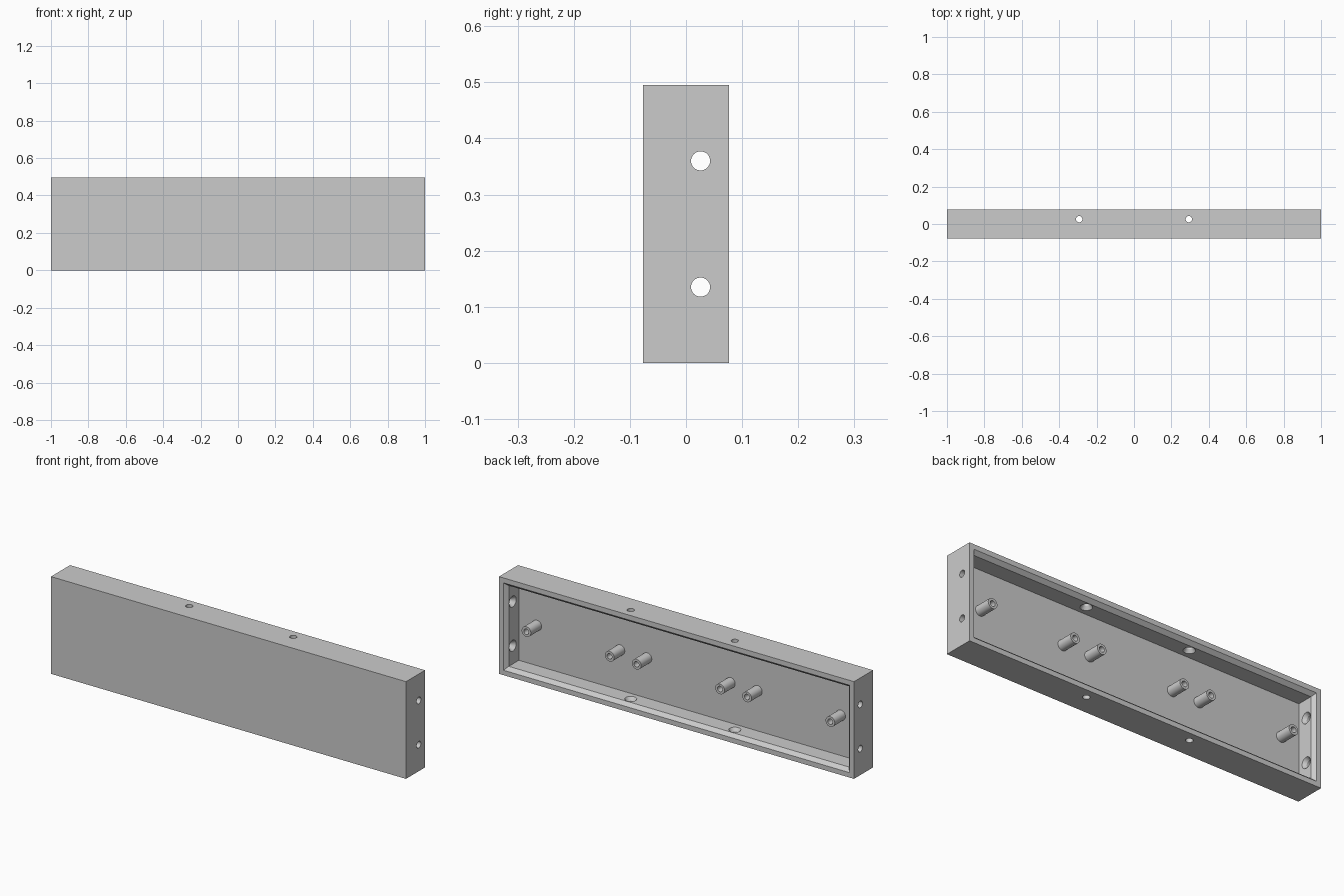
import bpy, bmesh, math
from mathutils import Matrix, Vector

if "Cube" in bpy.data.objects:
    bpy.data.objects.remove(bpy.data.objects["Cube"], do_unlink=True)

W, D, H = 2.0, 0.153, 0.495          # outer size
RIM, WALL = 0.025, 0.042             # wall thickness at the rim and inside
FLOOR_Y = -0.0235                    # inner face of the front panel
BACK = D / 2
CHAMFER_Y = BACK - 0.019

grey = bpy.data.materials.new("plain grey")
grey.use_nodes = True
colour = (0.6, 0.6, 0.6, 1)
grey.diffuse_color = colour
grey.node_tree.nodes["Principled BSDF"].inputs["Base Color"].default_value = colour


def make_object(name, bm):
    bmesh.ops.recalc_face_normals(bm, faces=bm.faces)
    mesh = bpy.data.meshes.new(name)
    bm.to_mesh(mesh)
    bm.free()
    mesh.materials.append(grey)
    obj = bpy.data.objects.new(name, mesh)
    bpy.context.collection.objects.link(obj)
    return obj


def lathe(bm, profile, origin, axis, sides=32):
    """Revolve (radius, height) points about an axis and cap both ends."""
    turn = Vector(axis).to_track_quat('Z', 'Y').to_matrix().to_4x4()
    place = Matrix.Translation(origin) @ turn
    rings = []
    for r, h in profile:
        rings.append([bm.verts.new(place @ Vector((
            r * math.cos(math.tau * i / sides), r * math.sin(math.tau * i / sides), h)))
            for i in range(sides)])
    for a, b in zip(rings, rings[1:]):
        for i in range(sides):
            j = (i + 1) % sides
            bm.faces.new((a[i], a[j], b[j], b[i]))
    bm.faces.new(rings[0])
    bm.faces.new(rings[-1])


def smooth(obj):
    bpy.ops.object.select_all(action='DESELECT')
    obj.select_set(True)
    bpy.context.view_layer.objects.active = obj
    bpy.ops.object.shade_smooth_by_angle(angle=math.radians(30))


# Open-backed case: nested rectangles from the front panel round to the inner floor
bm = bmesh.new()
loops = []
for inset, y in ((0, -BACK), (0, BACK), (RIM, BACK), (WALL, CHAMFER_Y), (WALL, FLOOR_Y)):
    x = W / 2 - inset
    loops.append([bm.verts.new((px, y, pz)) for px, pz in
                  ((-x, inset), (x, inset), (x, H - inset), (-x, H - inset))])
for a, b in zip(loops, loops[1:]):
    for i in range(4):
        j = (i + 1) % 4
        bm.faces.new((a[i], a[j], b[j], b[i]))
bm.faces.new(loops[0])
bm.faces.new(loops[-1])
case = make_object("case", bm)

# Screw holes, countersunk from the inside, through all four walls
hole = ((0.017, -0.02), (0.017, 0.025), (0.028, WALL), (0.028, 0.05))
HOLE_Y = 0.026
bm = bmesh.new()
for x in (-0.293, 0.293):
    lathe(bm, hole, (x, HOLE_Y, 0), (0, 0, 1))
    lathe(bm, hole, (x, HOLE_Y, H), (0, 0, -1))
for z in (0.135, H - 0.135):
    lathe(bm, hole, (-W / 2, HOLE_Y, z), (1, 0, 0))
    lathe(bm, hole, (W / 2, HOLE_Y, z), (-1, 0, 0))
cutter = make_object("screw_hole_cutter", bm)
cutter.hide_render = True

cut = case.modifiers.new("screw holes", 'BOOLEAN')
cut.operation = 'DIFFERENCE'
cut.solver = 'EXACT'
cut.object = cutter
bpy.context.view_layer.objects.active = case
case.select_set(True)
bpy.ops.object.modifier_apply(modifier=cut.name)
bpy.data.objects.remove(cutter, do_unlink=True)
smooth(case)

# Hollow mounting posts along the middle of the panel
post = ((0.026, 0), (0.026, 0.086), (0.014, 0.086), (0.014, 0.015))
for n, x in enumerate((-0.856, -0.387, -0.235, 0.235, 0.387, 0.856), 1):
    bm = bmesh.new()
    lathe(bm, post, (x, FLOOR_Y, H / 2), (0, 1, 0))
    smooth(make_object(f"mounting_post_{n}", bm))
